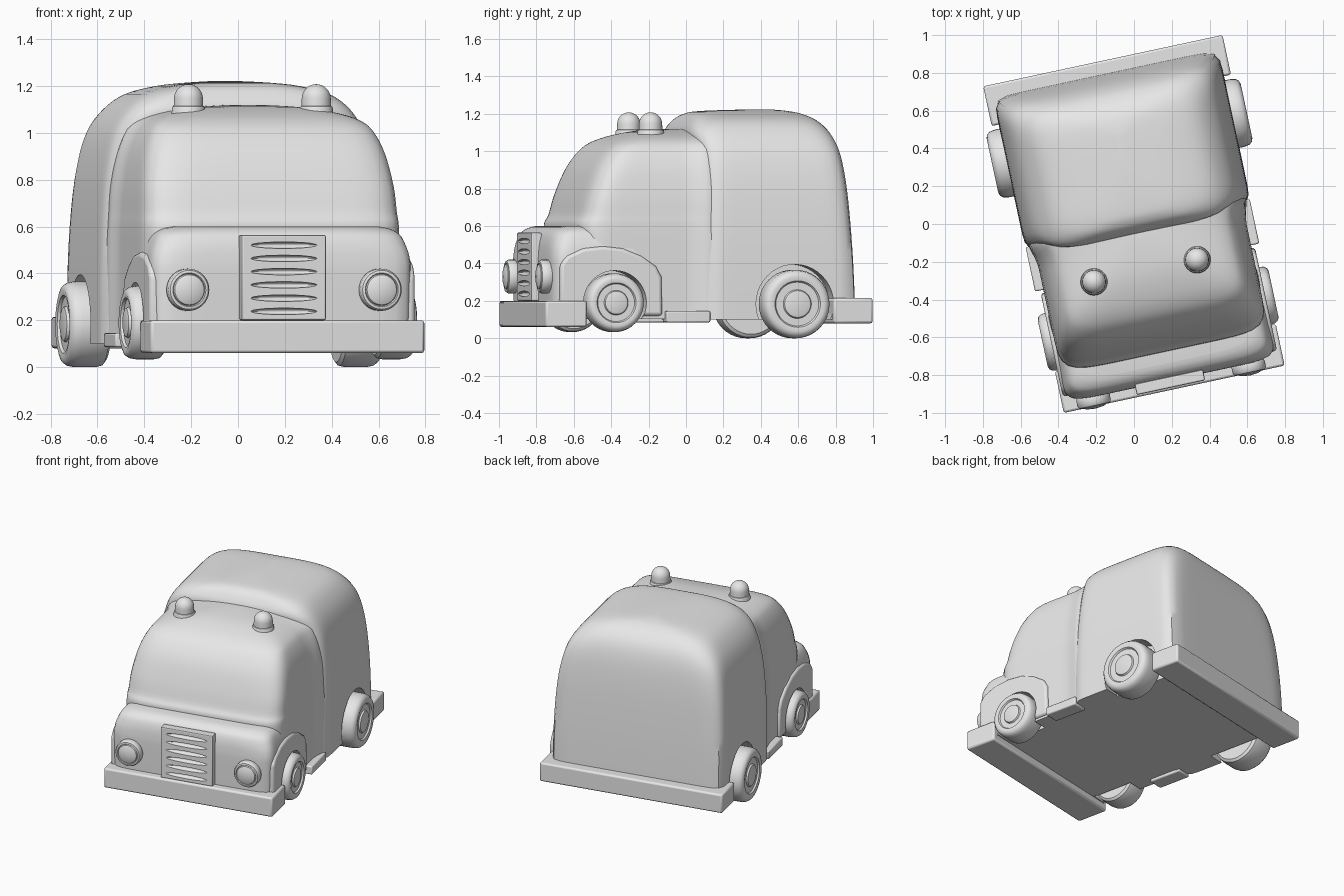
import bpy, bmesh, math
from mathutils import Matrix, Vector

if "Cube" in bpy.data.objects:
    bpy.data.objects.remove(bpy.data.objects["Cube"])

grey = bpy.data.materials.new("plain_grey")
grey.diffuse_color = (0.8, 0.8, 0.8, 1)
grey.use_nodes = True
grey.node_tree.nodes["Principled BSDF"].inputs["Base Color"].default_value = grey.diffuse_color


def smooth(ob, angle):
    bpy.ops.object.select_all(action='DESELECT')
    ob.select_set(True)
    bpy.context.view_layer.objects.active = ob
    bpy.ops.object.shade_smooth_by_angle(angle=math.radians(angle))


def finish(name, bm, angle=40):
    bmesh.ops.recalc_face_normals(bm, faces=bm.faces)
    me = bpy.data.meshes.new(name)
    bm.to_mesh(me)
    bm.free()
    ob = bpy.data.objects.new(name, me)
    bpy.context.collection.objects.link(ob)
    me.materials.append(grey)
    smooth(ob, angle)
    return ob


def bevel(ob, width, segments=2):
    m = ob.modifiers.new("bevel", 'BEVEL')
    m.width, m.segments = width, segments


def cut(ob, cutter):
    """Subtract the cutter for good, then mark the new sharp edges."""
    m = ob.modifiers.new("cut", 'BOOLEAN')
    m.operation, m.solver, m.object = 'DIFFERENCE', 'EXACT', cutter
    bpy.context.view_layer.objects.active = ob
    for mod in list(ob.modifiers):
        bpy.ops.object.modifier_apply(modifier=mod.name)
    smooth(ob, 40)


def box(name, lo, hi, width=0.012):
    bm = bmesh.new()
    bmesh.ops.create_cube(bm, size=1)
    for v in bm.verts:
        v.co = [l + (c + 0.5) * (h - l) for c, l, h in zip(v.co, lo, hi)]
    ob = finish(name, bm)
    bevel(ob, width)
    return ob


def shell(name, rows, flare=False, steps=4, n=96):
    """Stack of rounded rectangles; row = z, half width, front, back, squareness."""
    rings = []
    for i in range(len(rows) - 1):
        p = [Vector(rows[min(max(k, 0), len(rows) - 1)]) for k in range(i - 1, i + 3)]
        for s in range(steps):
            t = s / steps
            rings.append(0.5 * (2 * p[1] + (p[2] - p[0]) * t + (2 * p[0] - 5 * p[1] + 4 * p[2] - p[3]) * t * t
                                + (3 * p[1] - p[0] - 3 * p[2] + p[3]) * t ** 3))
    rings.append(Vector(rows[-1]))
    bm, loops = bmesh.new(), []
    for z, hw, f, b, q in rings:
        loop = []
        for k in range(n):
            a = 2 * math.pi * k / n
            c, s = math.cos(a), math.sin(a)
            r = (abs(c) ** q + abs(s) ** q) ** (-1 / q)
            x, y = hw * r * c, (f + b) / 2 + (b - f) / 2 * r * s
            if flare:  # swell gently where the shell meets the wider body
                x *= 1 + 0.06 * min(max((y + 0.14) / 0.14, 0), 1) ** 2
            loop.append(bm.verts.new((x, y, z)))
        loops.append(loop)
    for A, B in zip(loops, loops[1:]):
        for k in range(n):
            bm.faces.new((A[k], A[(k + 1) % n], B[(k + 1) % n], B[k]))
    bm.faces.new(loops[0])
    bm.faces.new(loops[-1])
    return finish(name, bm, 50)


def lathe(name, profile, place, n=40):
    """Spin (radius, height) points round z, then place the result."""
    bm = bmesh.new()
    vs = [bm.verts.new((r, 0, h)) for r, h in profile]
    es = [bm.edges.new(e) for e in zip(vs, vs[1:])]
    bmesh.ops.spin(bm, geom=vs + es, axis=(0, 0, 1), cent=(0, 0, 0), steps=n, angle=2 * math.pi)
    bmesh.ops.remove_doubles(bm, verts=bm.verts, dist=1e-4)
    bm.transform(place)
    return finish(name, bm, 35)


# rear body, cab and bonnet shells
rear = shell("rear_body", [
    (0.10, 0.61, -0.03, 0.812, 16), (0.40, 0.61, -0.03, 0.80, 15), (0.65, 0.602, -0.03, 0.785, 13),
    (0.85, 0.583, -0.03, 0.768, 11), (1.00, 0.548, -0.035, 0.745, 9), (1.10, 0.488, -0.055, 0.71, 7),
    (1.165, 0.405, -0.025, 0.655, 6), (1.20, 0.28, 0.015, 0.595, 5), (1.215, 0.15, 0.08, 0.54, 4),
    (1.222, 0.03, 0.27, 0.48, 3)])
cab = shell("cab", [
    (0.104, 0.56, -0.65, 0.10, 10), (0.45, 0.562, -0.67, 0.10, 10), (0.60, 0.562, -0.695, 0.10, 8),
    (0.66, 0.558, -0.67, 0.10, 8), (0.77, 0.55, -0.638, 0.10, 8), (0.906, 0.527, -0.585, 0.10, 7),
    (1.00, 0.49, -0.52, 0.10, 7), (1.05, 0.445, -0.455, 0.10, 7), (1.085, 0.355, -0.365, 0.10, 6),
    (1.11, 0.21, -0.25, 0.10, 5), (1.12, 0.06, -0.1, 0.08, 4)], flare=True)
bonnet = shell("bonnet", [
    (0.108, 0.565, -0.845, -0.30, 11), (0.38, 0.568, -0.85, -0.30, 11), (0.46, 0.566, -0.848, -0.32, 10),
    (0.52, 0.552, -0.84, -0.36, 8), (0.565, 0.53, -0.822, -0.40, 7), (0.59, 0.495, -0.79, -0.42, 6),
    (0.60, 0.45, -0.755, -0.45, 6)])

# raised front fenders
fenders = []
for side in (-1, 1):
    bm = bmesh.new()
    outline = [(-0.815, 0.12), (-0.815, 0.39), (-0.78, 0.44), (-0.69, 0.48), (-0.58, 0.492), (-0.47, 0.48),
               (-0.37, 0.44), (-0.29, 0.385), (-0.26, 0.33), (-0.255, 0.12)]
    face = bm.faces.new([bm.verts.new((side * 0.45, y, z)) for y, z in outline])
    ext = bmesh.ops.extrude_face_region(bm, geom=[face])["geom"]
    bmesh.ops.translate(bm, vec=(side * 0.13, 0, 0), verts=[v for v in ext if isinstance(v, bmesh.types.BMVert)])
    ob = finish("front_fender", bm)
    bevel(ob, 0.018, 3)
    fenders.append((side, ob))

# wheels and wheel wells
for label, y, z, r, out, width, well in (("front", -0.517, 0.19, 0.157, 0.625, 0.16, 0.172),
                                         ("rear", 0.46, 0.183, 0.183, 0.688, 0.18, 0.212)):
    for side in (-1, 1):
        turn = Matrix.Rotation(side * math.pi / 2, 4, 'Y')
        place = Matrix.Translation((side * (out - width), y, z)) @ turn
        w = width
        lathe(label + "_wheel", [
            (0, 0), (r * 0.88, 0), (r * 0.97, 0.012), (r, 0.035), (r, w - 0.05), (r * 0.97, w - 0.022),
            (r * 0.9, w - 0.006), (r * 0.8, w), (r * 0.68, w - 0.004), (r * 0.64, w - 0.015),
            (r * 0.42, w - 0.015), (r * 0.39, w - 0.004), (r * 0.32, w), (0, w)], place)
        cutter = lathe(label + "_wheel_well", [(0, 0), (well, 0), (well, 0.5), (0, 0.5)],
                       Matrix.Translation((side * (out - width - 0.01), y, z)) @ turn)
        cutter.hide_render = True
        for t in [rear] if label == "rear" else [cab, bonnet] + [f for s, f in fenders if s == side]:
            cut(t, cutter)
        cutter.hide_set(True)

# bumpers and running boards
box("front_bumper", (-0.593, -0.90, 0.06), (0.603, -0.675, 0.20))
box("rear_bumper", (-0.648, 0.665, 0.08), (0.648, 0.88, 0.215))
for side in (-1, 1):
    xs = sorted((side * 0.50, side * 0.607))
    box("running_board", (xs[0], -0.24, 0.085), (xs[1], 0.0, 0.145), 0.008)

# grille plate with six lens-shaped slots
grille = box("grille", (-0.195, -0.888, 0.20), (0.175, -0.83, 0.565), 0.008)
bm = bmesh.new()
for i in range(6):
    place = Matrix.Translation((-0.01, -0.888, 0.238 + i * 0.0565)) @ Matrix.Diagonal((0.145, 0.025, 0.014, 1))
    bmesh.ops.create_uvsphere(bm, u_segments=24, v_segments=10, radius=1, matrix=place)
slots = finish("grille_slots", bm)
slots.hide_render = True
cut(grille, slots)
slots.hide_set(True)

# headlights and roof beacons
for side in (-1, 1):
    lathe("headlight", [(0, 0), (0.085, 0), (0.09, 0.012), (0.09, 0.045), (0.083, 0.056), (0.072, 0.058),
                        (0.068, 0.052), (0.064, 0.06), (0.045, 0.068), (0, 0.073)],
          Matrix.Translation((side * 0.42 - 0.005, -0.84, 0.33)) @ Matrix.Rotation(math.pi / 2, 4, 'X'))
    dome = [(0.062 * math.cos(a * math.pi / 14), 1.146 + 0.062 * math.sin(a * math.pi / 14)) for a in range(8)]
    lathe("beacon", [(0, 1.04), (0.073, 1.04), (0.071, 1.105), (0.067, 1.113), (0.063, 1.115)] + dome,
          Matrix.Translation((side * 0.279 - 0.012, -0.255, 0)))

# the whole truck stands turned a little to its left
turn = Matrix.Rotation(math.radians(12.1), 4, 'Z') @ Matrix.Translation((0.02, 0, 0))
for ob in bpy.data.objects:
    ob.matrix_world = turn @ ob.matrix_world
